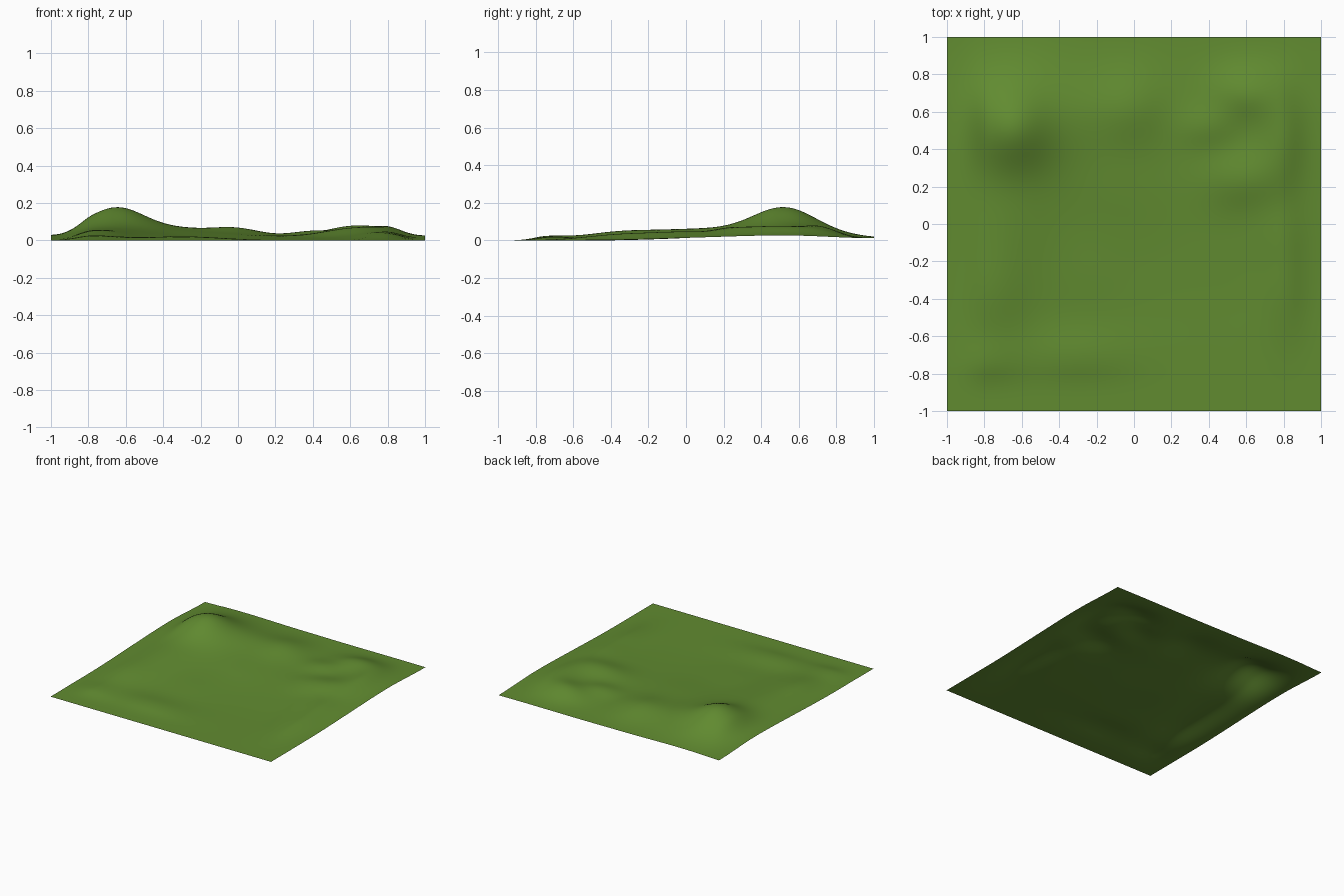
import bpy, bmesh
from math import exp

# Hills: x, y, height, x spread, y spread
HILLS = [
    (-0.65, 0.52, 0.092, 0.14, 0.155),
    (-0.62, 0.52, 0.060, 0.27, 0.24),
    (-0.02, 0.62, 0.040, 0.13, 0.14),
    (-0.28, 0.60, 0.012, 0.12, 0.14),
    (0.60, 0.24, 0.040, 0.15, 0.11),
    (0.80, 0.48, 0.050, 0.12, 0.18),
    (0.60, 0.70, 0.050, 0.13, 0.10),
    (0.40, 0.52, 0.024, 0.11, 0.08),
    (-0.75, -0.36, 0.042, 0.14, 0.20),
    (-0.70, 0.02, 0.036, 0.20, 0.20),
    (0.82, -0.33, 0.034, 0.11, 0.20),
    (0.78, -0.02, 0.024, 0.13, 0.14),
    (-0.30, -0.70, 0.020, 0.22, 0.10),
    (-0.80, -0.74, 0.016, 0.13, 0.09),
    (-0.32, -0.28, 0.012, 0.20, 0.18),
    (-0.10, 0.20, 0.012, 0.20, 0.18),
]


def smooth(t):
    t = max(0.0, min(1.0, t))
    return t * t * (3 - 2 * t)


def height(x, y):
    base = 0.024 * smooth((y + 0.5) / 1.0) - 0.012 * smooth((y - 0.55) / 0.45)
    hills = sum(h * exp(-0.5 * (((x - cx) / sx) ** 2 + ((y - cy) / sy) ** 2))
                for cx, cy, h, sx, sy in HILLS)
    side = 0.2 + 0.8 * smooth((1 - abs(x)) / 0.22)
    front = smooth((1 + y) / 0.25)
    return base + hills * side * front


# Open terrain sheet
bm = bmesh.new()
bmesh.ops.create_grid(bm, x_segments=100, y_segments=100, size=1.0)
for v in bm.verts:
    v.co.z = height(v.co.x, v.co.y)
for f in bm.faces:
    f.smooth = True
mesh = bpy.data.meshes.new("grass_terrain")
bm.to_mesh(mesh)
bm.free()
terrain = bpy.data.objects.new("grass_terrain", mesh)
bpy.context.collection.objects.link(terrain)

# Grass colour
mat = bpy.data.materials.new("grass")
mat.diffuse_color = (0.12, 0.26, 0.03, 1)
mesh.materials.append(mat)
